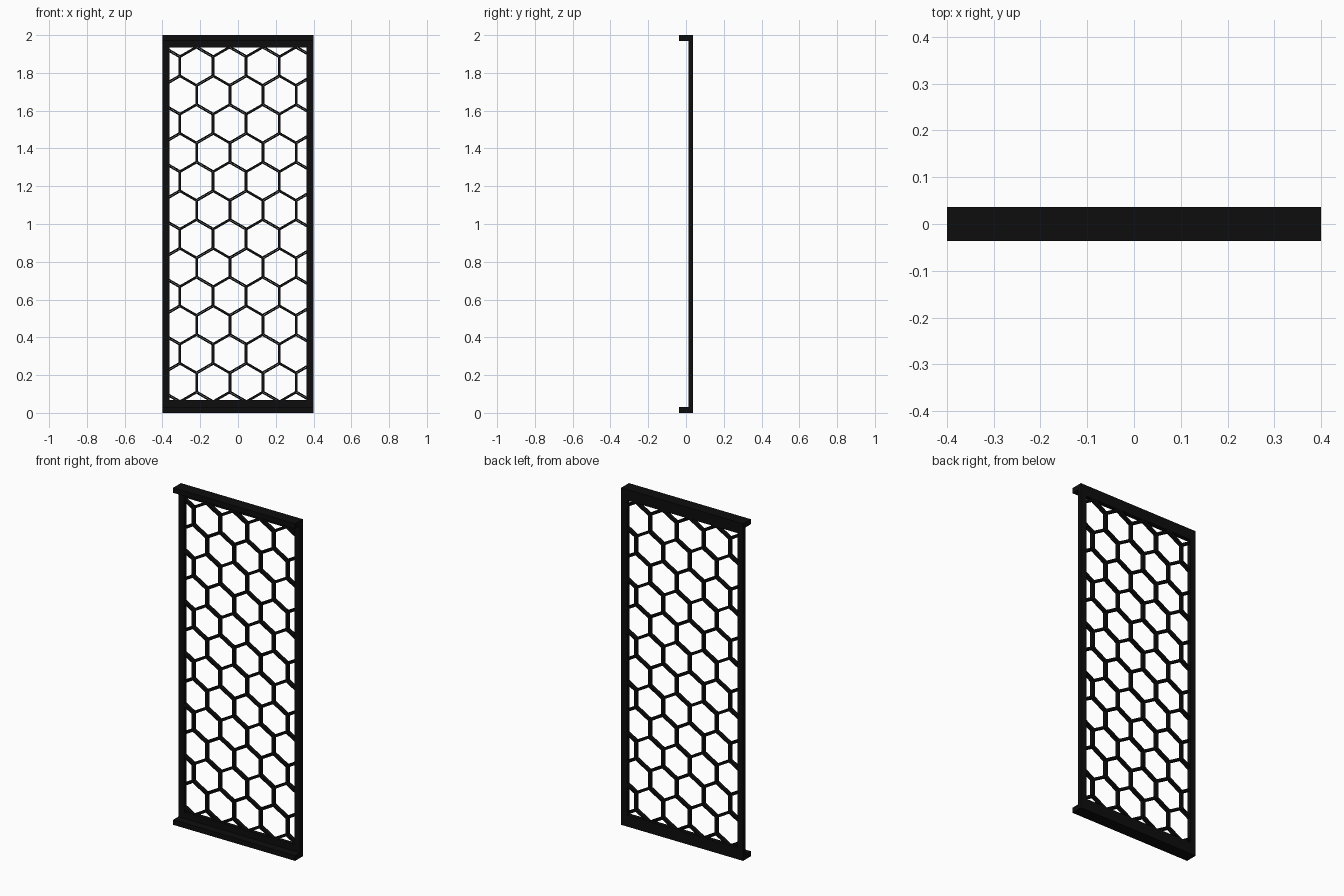
import bpy, bmesh, math
from mathutils import Vector

if "Cube" in bpy.data.objects:
    bpy.data.objects.remove(bpy.data.objects["Cube"])

black = bpy.data.materials.new("matte_black")
black.diffuse_color = (0.004, 0.004, 0.004, 1)
black.use_nodes = True
black.node_tree.nodes["Principled BSDF"].inputs["Base Color"].default_value = black.diffuse_color

W, H = 0.4, 2.0              # half width, height
IN_X, IN_Z0, IN_Z1 = 0.362, 0.068, 1.935   # opening of the frame
Y0, Y1 = 0.012, 0.036        # panel front and back


def finish(bm, name):
    bmesh.ops.recalc_face_normals(bm, faces=bm.faces)
    me = bpy.data.meshes.new(name)
    bm.to_mesh(me)
    bm.free()
    me.materials.append(black)
    ob = bpy.data.objects.new(name, me)
    bpy.context.collection.objects.link(ob)
    return ob


def extrude_back(bm, depth):
    r = bmesh.ops.extrude_face_region(bm, geom=bm.faces[:], use_keep_orig=True)
    vs = [g for g in r["geom"] if isinstance(g, bmesh.types.BMVert)]
    bmesh.ops.translate(bm, verts=vs, vec=(0, depth, 0))


def ring(bm, outer, inner):
    a = [bm.verts.new(p) for p in outer]
    b = [bm.verts.new(p) for p in inner]
    n = len(a)
    for i in range(n):
        j = (i + 1) % n
        bm.faces.new((a[i], a[j], b[j], b[i]))


def box(name, x0, x1, y0, y1, z0, z1):
    bm = bmesh.new()
    bmesh.ops.create_cube(bm, size=1)
    for v in bm.verts:
        v.co = ((x0 + x1) / 2 + v.co.x * (x1 - x0),
                (y0 + y1) / 2 + v.co.y * (y1 - y0),
                (z0 + z1) / 2 + v.co.z * (z1 - z0))
    return finish(bm, name)


def rect(x, z0, z1, y):
    return [(-x, y, z0), (x, y, z0), (x, y, z1), (-x, y, z1)]


# Outer frame
bm = bmesh.new()
ring(bm, rect(W, 0, H, Y0), rect(IN_X, IN_Z0, IN_Z1, Y0))
extrude_back(bm, Y1 - Y0)
finish(bm, "panel_frame")

# Lips folded forward at top and bottom
box("bottom_lip", -W, W, -0.036, Y0, 0, 0.03)
box("top_lip", -W, W, -0.036, Y0, H - 0.03, H)

# Honeycomb grille: a ring per cell, clipped to the opening
ROW = 0.1522
PITCH = ROW / math.cos(math.radians(30))
R = PITCH / math.sqrt(3)
BAR = 0.0145
GY = Y0 + 0.001


def hexagon(cx, cz, r):
    return [(cx + r * math.sin(math.radians(60 * k)), GY,
             cz + r * math.cos(math.radians(60 * k))) for k in range(6)]


bm = bmesh.new()
for row in range(-1, 14):
    cz = 1.835 - row * ROW
    shift = -0.045 if row % 2 == 0 else 0.045
    for col in range(-3, 4):
        cx = shift + col * PITCH
        ring(bm, hexagon(cx, cz, R), hexagon(cx, cz, R - BAR / math.sqrt(3)))
bmesh.ops.remove_doubles(bm, verts=bm.verts, dist=0.0005)
E = 0.004
for co, no in (((IN_X + E, 0, 0), (1, 0, 0)), ((-IN_X - E, 0, 0), (-1, 0, 0)),
               ((0, 0, IN_Z1 + E), (0, 0, 1)), ((0, 0, IN_Z0 - E), (0, 0, -1))):
    bmesh.ops.bisect_plane(bm, geom=bm.verts[:] + bm.edges[:] + bm.faces[:],
                           plane_co=Vector(co), plane_no=Vector(no), clear_outer=True)
extrude_back(bm, Y1 - Y0 - 0.002)
finish(bm, "honeycomb_grille")
